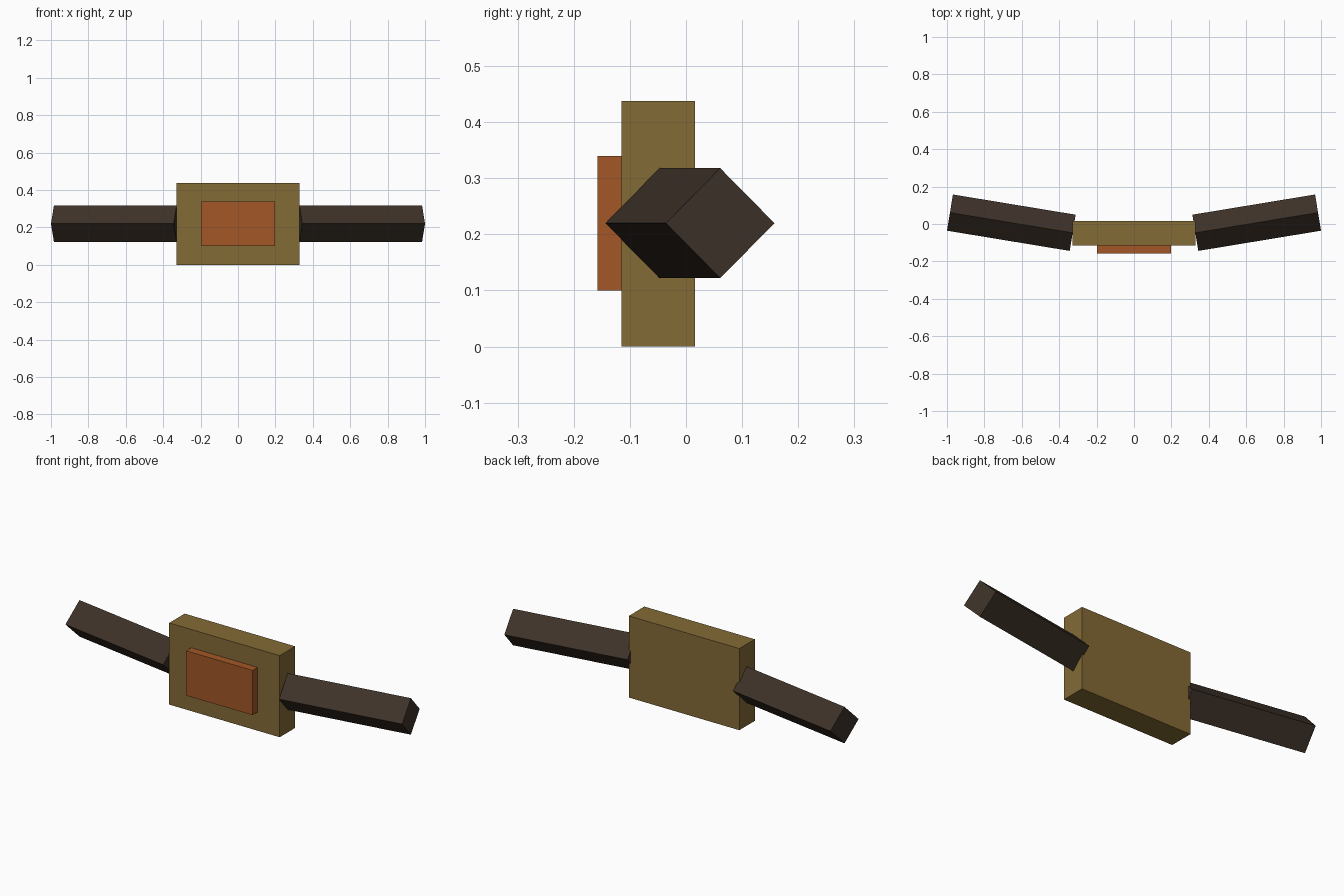
import bpy, math
from mathutils import Matrix, Vector

if "Cube" in bpy.data.objects:
    bpy.data.objects.remove(bpy.data.objects["Cube"])


def material(name, rgb):
    m = bpy.data.materials.new(name)
    m.diffuse_color = (*rgb, 1)
    m.use_nodes = True
    m.node_tree.nodes["Principled BSDF"].inputs["Base Color"].default_value = m.diffuse_color
    return m


def box(name, size, matrix, mat):
    bpy.ops.mesh.primitive_cube_add(size=1)
    ob = bpy.context.object
    ob.name = name
    ob.data.transform(matrix @ Matrix.Diagonal((*size, 1)))
    ob.data.materials.append(mat)
    return ob


brass = material("brass", (0.23, 0.145, 0.037))
copper = material("copper", (0.36, 0.095, 0.02))
leather = material("leather", (0.047, 0.032, 0.022))

# Buckle plate and raised centre panel
box("buckle_plate", (0.656, 0.131, 0.438), Matrix.Translation((0, -0.0495, 0.219)), brass)
box("centre_panel", (0.394, 0.048, 0.24), Matrix.Translation((0, -0.134, 0.22)), copper)

# Square straps turned on edge and swept back on both sides
side = 0.098 * math.sqrt(2)
for s, label in ((1, "right"), (-1, "left")):
    inner, outer = Vector((s * 0.328, -0.047, 0.22)), Vector((s * 0.984, 0.061, 0.22))
    d = outer - inner
    m = (Matrix.Translation((inner + outer) / 2)
         @ Matrix.Rotation(math.atan2(d.y * s, d.x * s), 4, 'Z')
         @ Matrix.Rotation(math.radians(45), 4, 'X'))
    box(label + "_strap", (d.length, side, side), m, leather)
